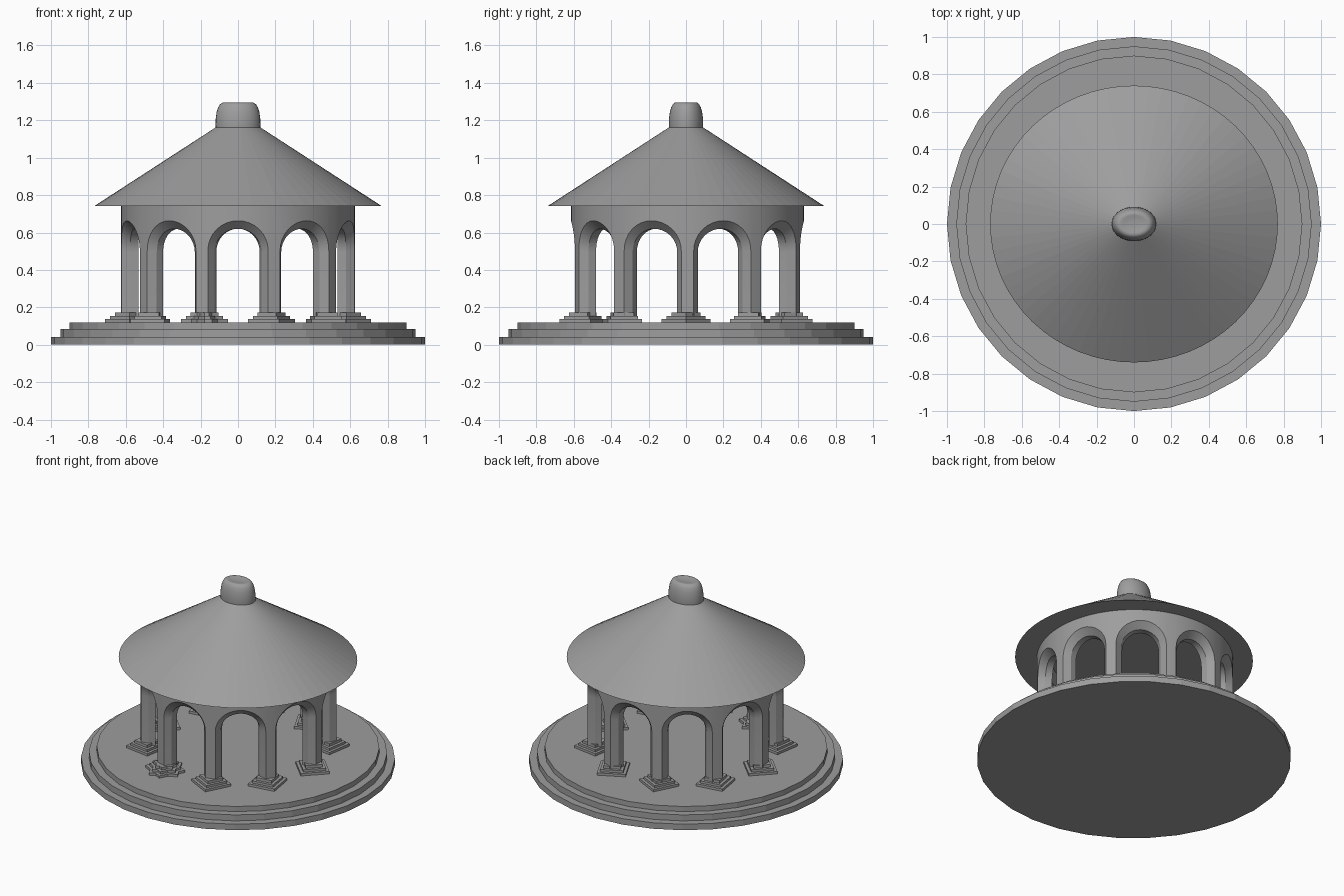
import bpy, bmesh
from math import sin, cos, pi, radians

if "Cube" in bpy.data.objects:
    bpy.data.objects.remove(bpy.data.objects["Cube"])

grey = bpy.data.materials.new("dark_grey")
grey.diffuse_color = (.34, .34, .34, 1)
grey.use_nodes = True
grey.node_tree.nodes["Principled BSDF"].inputs["Base Color"].default_value = grey.diffuse_color


def finish(name, bm, smooth=None):
    bmesh.ops.remove_doubles(bm, verts=bm.verts[:], dist=1e-5)
    bmesh.ops.recalc_face_normals(bm, faces=bm.faces[:])
    me = bpy.data.meshes.new(name)
    bm.to_mesh(me)
    bm.free()
    me.materials.append(grey)
    ob = bpy.data.objects.new(name, me)
    bpy.context.collection.objects.link(ob)
    if smooth:
        bpy.ops.object.select_all(action='DESELECT')
        ob.select_set(True)
        bpy.context.view_layer.objects.active = ob
        bpy.ops.object.shade_smooth_by_angle(angle=radians(smooth))
    return ob


def lathe(name, profile, sides, smooth=None):
    """Elliptical lathe; profile entries are (x radius, y radius, z)."""
    bm = bmesh.new()
    rings = [[bm.verts.new((rx * cos(2 * pi * i / sides), ry * sin(2 * pi * i / sides), z))
              for i in range(sides)] for rx, ry, z in profile]
    for a, b in zip(rings, rings[1:]):
        for i in range(sides):
            j = (i + 1) % sides
            bm.faces.new((a[i], a[j], b[j], b[i]))
    bm.faces.new(rings[0])
    bm.faces.new(rings[-1])
    return finish(name, bm, smooth)


# Stepped round floor
steps = []
for r, z0, z1 in ((1.0, 0, .042), (.95, .042, .084), (.9, .084, .12)):
    steps += [(r, r, z0), (r, r, z1)]
lathe("stepped_floor", steps, 32)

# Roof cone with flat underside, and oval cap
lathe("roof", [(.769, .74, .741), (.118, .09, 1.163)], 64)
lathe("roof_cap", [(.118, .09, 1.15), (.12, .092, 1.175), (.119, .091, 1.21), (.114, .086, 1.245),
                   (.106, .079, 1.27), (.096, .07, 1.286), (.083, .06, 1.294), (.068, .048, 1.293),
                   (.05, .035, 1.29), (.025, .018, 1.288)], 32, 60)

# Arcade: ten arched bays, outer edge of each opening chamfered
N, HALF, TOP, BOTTOM, YS, YO = 10, pi / 10, .742, .15, .996, .008
SECTIONS = ((.625, .163, .503), (.58, .127, .495), (.535, .117, .495))
RISES = (.16, .125, .125)


def opening(section, rise):
    r, w, spring = section
    a = w / r
    arc = [(-a * cos(pi * i / 16), spring + rise * sin(pi * i / 16)) for i in range(17)]
    # duplicated spring points let the top corners close with triangles
    near = [(-a, BOTTOM), arc[0], arc[0]] + arc + [arc[-1], arc[-1], (a, BOTTOM)]
    far = [(-HALF, BOTTOM), (-HALF, spring), (-HALF, TOP)]
    far += [(x, TOP) for x, z in arc]
    far += [(HALF, TOP), (HALF, spring), (HALF, BOTTOM)]
    return near, far


bm = bmesh.new()
for k in range(N):
    mid = -pi / 2 + k * 2 * pi / N

    def vert(r, p):
        return bm.verts.new((r * cos(mid + p[0]), YO + YS * r * sin(mid + p[0]), p[1]))

    def strip(r0, path0, r1, path1):
        for i in range(len(path0) - 1):
            quad = [(r0, path0[i]), (r0, path0[i + 1]), (r1, path1[i + 1]), (r1, path1[i])]
            pts = []
            for q in quad:
                if q not in pts:
                    pts.append(q)
            if len(pts) > 2:
                bm.faces.new([vert(*q) for q in pts])

    shapes = [opening(s, h) for s, h in zip(SECTIONS, RISES)]
    radii = [s[0] for s in SECTIONS]
    for i in (0, 2):
        strip(radii[i], shapes[i][0], radii[i], shapes[i][1])
    for i in (0, 1):
        strip(radii[i], shapes[i][0], radii[i + 1], shapes[i + 1][0])
finish("arcade", bm, 25)


# Stepped plinths, one per column, turned corner-outward
def plinth(name, angle, turn):
    bm = bmesh.new()
    cx, cy = .58 * cos(angle), .58 * sin(angle)
    for half, z0, z1 in ((.093, .115, .137), (.074, .137, .153), (.055, .153, .172)):
        rings = [[bm.verts.new((cx + half * 2 ** .5 * cos(turn + i * pi / 2),
                                cy + half * 2 ** .5 * sin(turn + i * pi / 2), z))
                  for i in range(4)] for z in (z0, z1)]
        for i in range(4):
            j = (i + 1) % 4
            bm.faces.new((rings[0][i], rings[0][j], rings[1][j], rings[1][i]))
        bm.faces.new(rings[0])
        bm.faces.new(rings[1])
    finish(name, bm)


for k in range(N):
    ang = -pi / 2 + HALF + k * 2 * pi / N
    plinth(f"column_plinth_{k + 1}", ang, ang)
# The column at the ring's seam has a second, turned plinth
seam = -pi / 2 - HALF
plinth("seam_plinth", seam, seam + radians(36))
